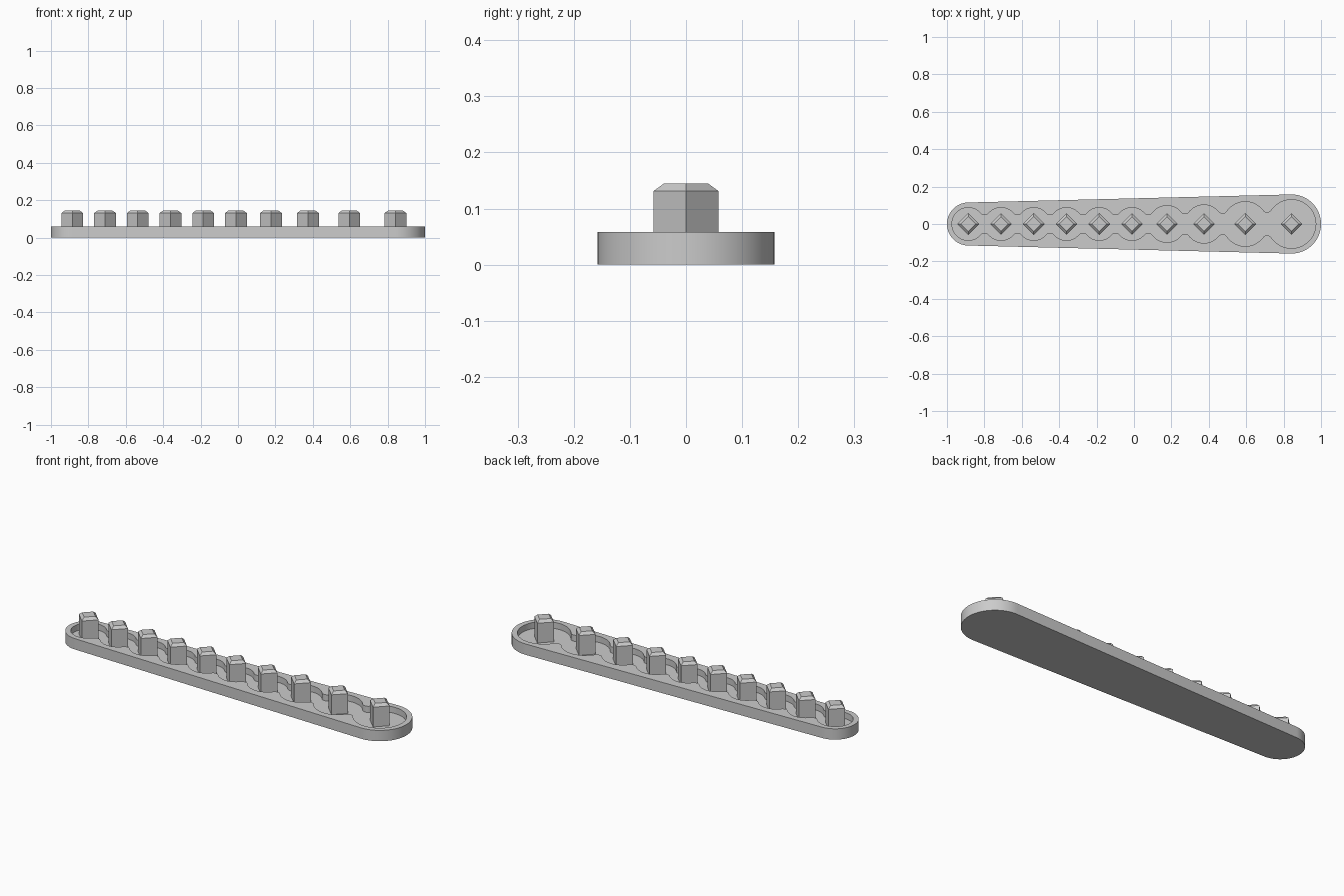
import bpy, bmesh, math
from mathutils import Vector

cube = bpy.data.objects.get("Cube")
if cube:
    bpy.data.objects.remove(cube)

HEIGHT, FLOOR = 0.058, 0.025
FILLET = 0.027
POST_X = [-0.886, -0.711, -0.536, -0.361, -0.186, -0.011, 0.176, 0.374, 0.595, 0.842]
POCKET_R = [0.0875] * 6 + [0.098, 0.102, 0.119, 0.13]

grey = bpy.data.materials.new("plain grey")
grey.use_nodes = True
colour = (0.6, 0.6, 0.6, 1)
grey.diffuse_color = colour
grey.node_tree.nodes["Principled BSDF"].inputs["Base Color"].default_value = colour


def arc(centre, radius, start, end, steps):
    return [centre + radius * Vector((math.cos(a), math.sin(a)))
            for a in (start + (end - start) * i / steps for i in range(steps + 1))]


def heading(a, b):
    return math.atan2(b.y - a.y, b.x - a.x)


def finish(bm, name):
    bmesh.ops.recalc_face_normals(bm, faces=bm.faces)
    mesh = bpy.data.meshes.new(name)
    bm.to_mesh(mesh)
    bm.free()
    mesh.materials.append(grey)
    obj = bpy.data.objects.new(name, mesh)
    bpy.context.collection.objects.link(obj)
    return obj


def tray_outline():
    """Two end circles joined by their outer tangents."""
    small, big = Vector((-0.885, 0)), Vector((0.842, 0))
    r_small, r_big = 0.115, 0.158
    a = math.acos((r_small - r_big) / (big.x - small.x))
    return arc(big, r_big, -a, a, 40) + arc(small, r_small, a, 2 * math.pi - a, 40)


def pocket_outline():
    """Row of touching circles whose joints are rounded into necks."""
    centres = [Vector((x, 0)) for x in POST_X]
    necks = []
    for i in range(len(centres) - 1):
        d = centres[i + 1].x - centres[i].x
        r1, r2 = POCKET_R[i] + FILLET, POCKET_R[i + 1] + FILLET
        along = (d * d + r1 * r1 - r2 * r2) / (2 * d)
        necks.append(Vector((centres[i].x + along, math.sqrt(r1 * r1 - along * along))))
    upper = [centres[0] - Vector((POCKET_R[0], 0))]
    for i, c in enumerate(centres):
        start = heading(c, necks[i - 1]) if i else math.pi
        end = heading(c, necks[i]) if i < len(necks) else 0
        upper += arc(c, POCKET_R[i], start, end, 20)[1:]
        if i < len(necks):
            n = necks[i]
            upper += arc(n, FILLET, heading(n, c), heading(n, centres[i + 1]), 8)[1:]
    lower = [Vector((p.x, -p.y)) for p in reversed(upper[1:-1])]
    return upper + lower


def ring(bm, points, z):
    return [bm.verts.new((p.x, p.y, z)) for p in points]


def wall(bm, low, high):
    n = len(low)
    for i in range(n):
        j = (i + 1) % n
        bm.faces.new((low[i], low[j], high[j], high[i]))
    return [bm.edges.get((high[i], high[(i + 1) % n])) for i in range(n)]


# Tray with sunken pocket
bm = bmesh.new()
outer, inner = tray_outline(), pocket_outline()
bottom, rim_out = ring(bm, outer, 0), ring(bm, outer, HEIGHT)
floor, rim_in = ring(bm, inner, FLOOR), ring(bm, inner, HEIGHT)
rim_edges = wall(bm, bottom, rim_out) + wall(bm, floor, rim_in)
bm.faces.new(bottom)
bm.faces.new(floor)
bmesh.ops.triangle_fill(bm, edges=rim_edges, use_beauty=True, normal=(0, 0, 1))
tray = finish(bm, "tray")
bpy.ops.object.select_all(action="DESELECT")
tray.select_set(True)
bpy.context.view_layer.objects.active = tray
bpy.ops.object.shade_smooth_by_angle(angle=math.radians(30))


# Square posts turned on their corners, with chamfered tops
def post(name, x):
    bm = bmesh.new()
    rings = [ring(bm, arc(Vector((x, 0)), r, 0, 1.5 * math.pi, 3), z)
             for r, z in ((0.058, FLOOR), (0.058, 0.131), (0.039, 0.145))]
    wall(bm, rings[0], rings[1])
    wall(bm, rings[1], rings[2])
    bm.faces.new(rings[0])
    bm.faces.new(rings[2])
    return finish(bm, name)


for number, x in enumerate(POST_X, 1):
    post(f"post_{number}", x)
